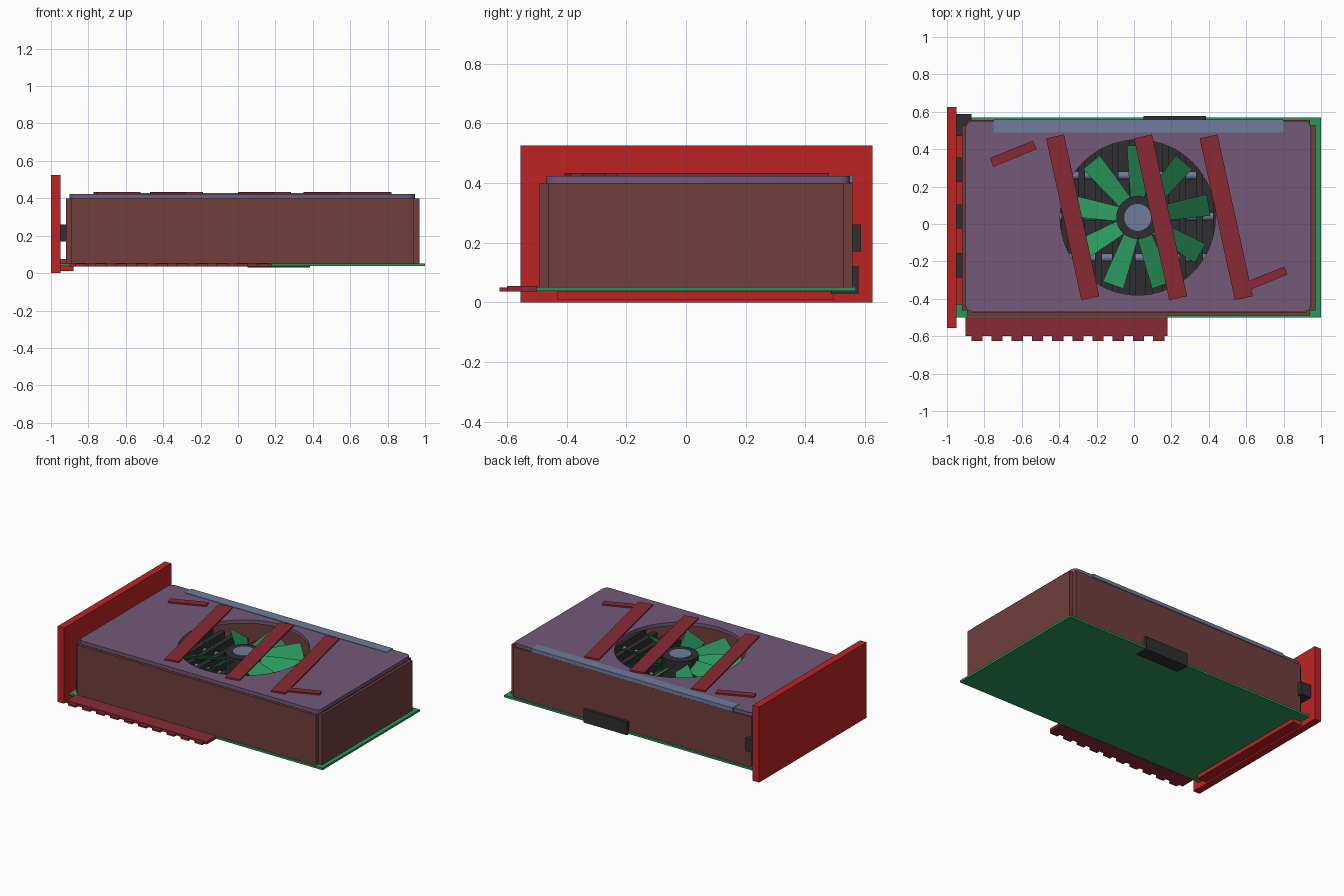
import bpy, bmesh, math
from mathutils import Matrix, Vector

if "Cube" in bpy.data.objects:
    bpy.data.objects.remove(bpy.data.objects["Cube"])


def mat(name, r, g, b):
    m = bpy.data.materials.new(name)
    lin = [((c / 255 + 0.055) / 1.055) ** 2.4 for c in (r, g, b)]
    m.diffuse_color = (*lin, 1)
    m.use_nodes = True
    m.node_tree.nodes["Principled BSDF"].inputs["Base Color"].default_value = m.diffuse_color
    return m


RED = mat("bright red", 190, 35, 37)
BROWN = mat("brown", 112, 62, 60)
PURPLE = mat("dusty purple", 115, 88, 120)
CRIMSON = mat("crimson", 138, 42, 52)
GREEN = mat("board green", 42, 150, 92)
BLACK = mat("charcoal", 47, 47, 49)
STEEL = mat("blue grey", 112, 124, 156)

FAN = Vector((0.02, 0.035, 0))


def finish(name, bm, material):
    bmesh.ops.recalc_face_normals(bm, faces=bm.faces)
    me = bpy.data.meshes.new(name)
    bm.to_mesh(me)
    bm.free()
    me.materials.append(material)
    ob = bpy.data.objects.new(name, me)
    bpy.context.collection.objects.link(ob)
    return ob


def add_box(bm, x0, x1, y0, y1, z0, z1):
    m = (Matrix.Translation(((x0 + x1) / 2, (y0 + y1) / 2, (z0 + z1) / 2))
         @ Matrix.Diagonal((x1 - x0, y1 - y0, z1 - z0, 1)))
    bmesh.ops.create_cube(bm, size=1, matrix=m)


def boxes(name, material, *dims):
    bm = bmesh.new()
    for d in dims:
        add_box(bm, *d)
    return finish(name, bm, material)


def cylinder(name, material, r, z0, z1, seg=32):
    bm = bmesh.new()
    bmesh.ops.create_cone(bm, cap_ends=True, segments=seg, radius1=r, radius2=r, depth=z1 - z0,
                          matrix=Matrix.Translation(FAN + Vector((0, 0, (z0 + z1) / 2))))
    ob = finish(name, bm, material)
    smooth(ob)
    return ob


def smooth(ob):
    bpy.ops.object.select_all(action='DESELECT')
    ob.select_set(True)
    bpy.context.view_layer.objects.active = ob
    bpy.ops.object.shade_smooth_by_angle(angle=math.radians(35))


# circuit board
boxes("circuit_board", GREEN, (-0.95, 1.0, -0.5, 0.57, 0.038, 0.052))

# edge connector with teeth
teeth = [(-0.87 + 0.108 * i, -0.81 + 0.108 * i, -0.625, -0.6, 0.036, 0.05) for i in range(10)]
boxes("edge_connector", CRIMSON, (-0.9, 0.18, -0.6, -0.495, 0.036, 0.054), *teeth)

# mounting bracket with foot rails
boxes("bracket", RED, (-1.0, -0.95, -0.555, 0.625, 0.0, 0.525))
boxes("bracket_rail", RED, (-0.95, -0.88, -0.43, 0.495, 0.01, 0.037),
      (-0.95, -0.92, -0.43, 0.495, 0.037, 0.075))

# display ports behind the bracket
boxes("ports", BLACK, (-0.95, -0.87, 0.47, 0.587, 0.17, 0.26),
      *[(-0.95, -0.91, y - 0.065, y + 0.065, 0.17, 0.26) for y in (0.29, 0.04, -0.22)])

# power socket on the rear edge
boxes("power_socket", BLACK, (0.05, 0.385, 0.485, 0.578, 0.03, 0.122))

# hollow shroud walls with notched corners
x0, x1, y0, y1, n = -0.92, 0.97, -0.49, 0.557, 0.028
outline = [(x0 + n, y0), (x1 - n, y0), (x1 - n, y0 + n), (x1, y0 + n), (x1, y1 - n), (x1 - n, y1 - n),
           (x1 - n, y1), (x0 + n, y1), (x0 + n, y1 - n), (x0, y1 - n), (x0, y0 + n), (x0 + n, y0 + n)]
bm = bmesh.new()
low = [bm.verts.new((x, y, 0.052)) for x, y in outline]
top = [bm.verts.new((x, y, 0.4)) for x, y in outline]
for i in range(len(outline)):
    j = (i + 1) % len(outline)
    bm.faces.new((low[i], low[j], top[j], top[i]))
shroud = finish("shroud_walls", bm, BROWN)
sol = shroud.modifiers.new("thickness", 'SOLIDIFY')
sol.thickness, sol.offset = 0.028, -1

# cover plate with clipped corners and round fan opening
a0, a1, b0, b1, c = -0.9, 0.945, -0.468, 0.55, 0.03
rim = [(a0 + c, b0), (a1 - c, b0), (a1 - c * .3, b0 + c * .3), (a1, b0 + c), (a1, b1 - c),
       (a1 - c * .3, b1 - c * .3), (a1 - c, b1), (a0 + c, b1), (a0 + c * .3, b1 - c * .3),
       (a0, b1 - c), (a0, b0 + c), (a0 + c * .3, b0 + c * .3)]
hole = [(FAN.x + 0.415 * math.cos(t * math.tau / 64), FAN.y + 0.415 * math.sin(t * math.tau / 64))
        for t in range(64)]
cu = bpy.data.curves.new("cover_profile", 'CURVE')
cu.dimensions, cu.fill_mode, cu.extrude = '2D', 'BOTH', 0.0125
for pts in (rim, hole):
    sp = cu.splines.new('POLY')
    sp.points.add(len(pts) - 1)
    for p, (x, y) in zip(sp.points, pts):
        p.co = (x, y, 0, 1)
    sp.use_cyclic_u = True
cu.materials.append(PURPLE)
cover = bpy.data.objects.new("cover_plate", cu)
cover.location.z = 0.4115
bpy.context.collection.objects.link(cover)
bpy.ops.object.select_all(action='DESELECT')
cover.select_set(True)
bpy.context.view_layer.objects.active = cover
bpy.ops.object.convert(target='MESH')

# light strip along the rear top edge
boxes("edge_strip", STEEL, (-0.75, 0.8, 0.49, 0.56, 0.402, 0.427))

# slanted trim bars over the cover
def bar(name, cx, cy, length, width, angle):
    ob = boxes(name, CRIMSON, (-length / 2, length / 2, -width / 2, width / 2, 0, 0.01))
    ob.location = (cx, cy, 0.424)
    ob.rotation_euler.z = math.radians(angle)


for i, cx in enumerate((-0.328, 0.142, 0.493)):
    bar(f"trim_bar_{i + 1}", cx, 0.036, 0.885, 0.098, -77.7)
bar("short_trim_left", -0.646, 0.376, 0.25, 0.05, 22)
bar("short_trim_right", 0.71, -0.29, 0.22, 0.046, 22)

# heat sink: base, fins and heat pipes
fins = [(-0.82 + 0.09 * i - 0.018, -0.82 + 0.09 * i + 0.018, -0.42, 0.49, 0.08, 0.24) for i in range(20)]
boxes("heat_sink", BLACK, (-0.86, 0.91, -0.42, 0.49, 0.053, 0.09), *fins)
bm = bmesh.new()
for y in (0.26, 0.04, -0.18):
    bmesh.ops.create_cone(bm, cap_ends=True, segments=16, radius1=0.022, radius2=0.022, depth=1.76,
                          matrix=Matrix.Translation((0.025, y, 0.19)) @ Matrix.Rotation(math.pi / 2, 4, 'Y'))
smooth(finish("heat_pipes", bm, STEEL))

# fan hub, cap and nine pitched blades
cylinder("fan_hub", BLACK, 0.115, 0.24, 0.395)
cylinder("fan_cap", STEEL, 0.072, 0.39, 0.402)
bm = bmesh.new()
pitch = math.radians(33)
for k in range(9):
    place = (Matrix.Translation(FAN + Vector((0, 0, 0.345)))
             @ Matrix.Rotation(math.radians(10 + 40 * k), 4, 'Z'))
    ring = []
    for r, w in ((0.09, 0.038), (0.25, 0.05), (0.385, 0.058)):
        for s, h in ((-1, -0.004), (1, -0.004), (1, 0.004), (-1, 0.004)):
            ring.append(bm.verts.new(place @ Vector((r, s * w, s * w * math.tan(pitch) + h))))
    for b in (0, 4):
        for i in range(4):
            j = (i + 1) % 4
            bm.faces.new((ring[b + i], ring[b + j], ring[b + 4 + j], ring[b + 4 + i]))
    bm.faces.new(ring[:4])
    bm.faces.new(ring[8:])
finish("fan_blades", bm, GREEN)
